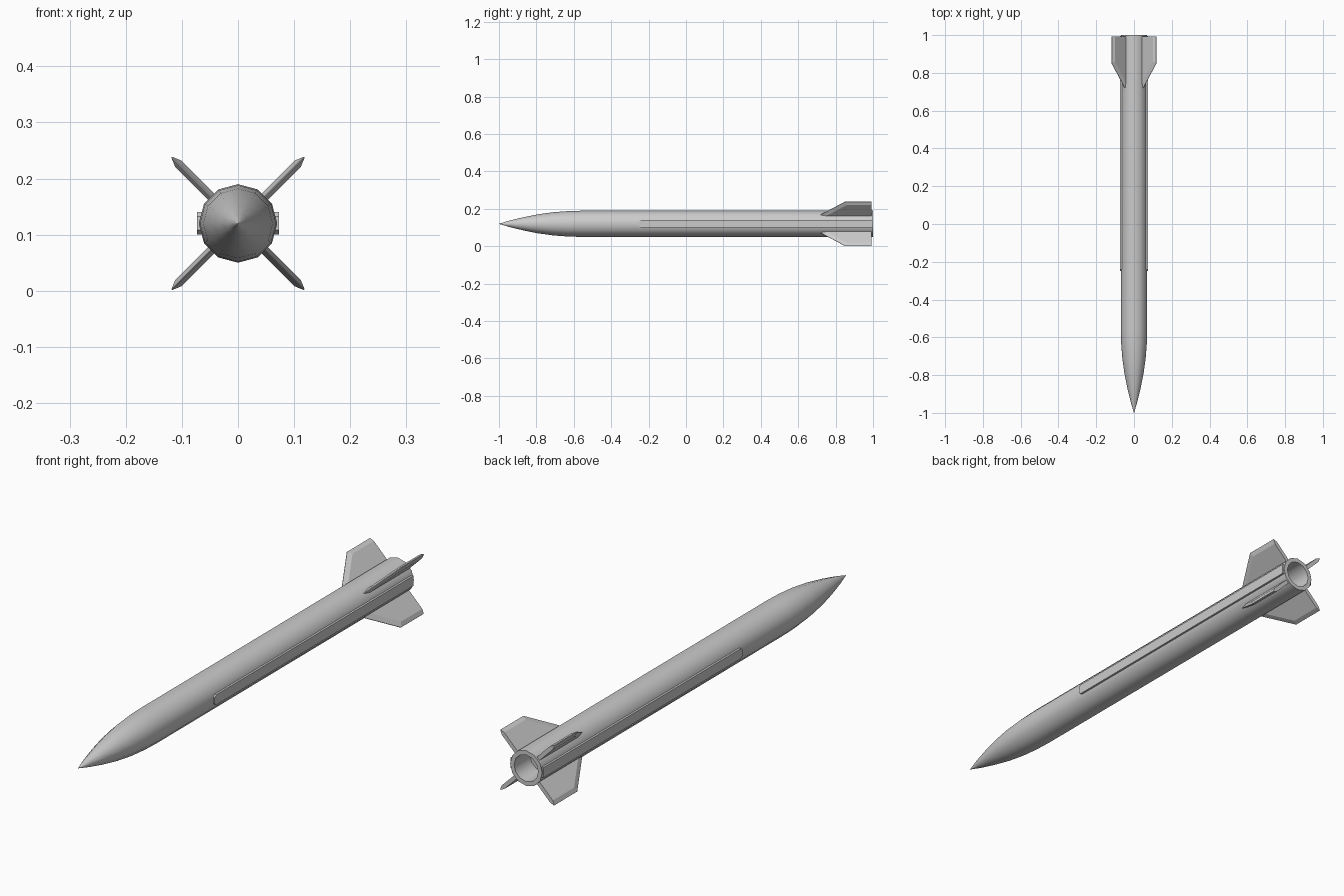
import bpy, bmesh, math
from mathutils import Matrix, Vector

cube = bpy.data.objects.get("Cube")
if cube:
    bpy.data.objects.remove(cube, do_unlink=True)

AXIS_Z = 0.12
SIDES = 12

grey = bpy.data.materials.new("light grey")
grey.use_nodes = True
colour = (0.6, 0.6, 0.6, 1)
grey.diffuse_color = colour
grey.node_tree.nodes["Principled BSDF"].inputs["Base Color"].default_value = colour


def finish(bm, name, smooth=None):
    bmesh.ops.recalc_face_normals(bm, faces=bm.faces)
    mesh = bpy.data.meshes.new(name)
    bm.to_mesh(mesh)
    bm.free()
    mesh.materials.append(grey)
    obj = bpy.data.objects.new(name, mesh)
    bpy.context.collection.objects.link(obj)
    obj.location.z = AXIS_Z
    if smooth:
        bpy.ops.object.select_all(action='DESELECT')
        obj.select_set(True)
        bpy.context.view_layer.objects.active = obj
        bpy.ops.object.shade_smooth_by_angle(angle=math.radians(smooth))
    return obj


def loft(bm, rings):
    """Bridge a list of equal point rings and cap both ends."""
    loops = [[bm.verts.new(p) for p in ring] for ring in rings]
    n = len(loops[0])
    for a, b in zip(loops, loops[1:]):
        for i in range(n):
            j = (i + 1) % n
            bm.faces.new((a[i], a[j], b[j], b[i]))
    bm.faces.new(loops[0])
    bm.faces.new(loops[-1])


def circle(r, y):
    return [(r * math.sin(math.tau * i / SIDES), y, r * math.cos(math.tau * i / SIDES))
            for i in range(SIDES)]


# Body: pointed nose, long tube and recessed nozzle in one profile
profile = [(0.0005, -1), (0.018, -0.94), (0.035, -0.87), (0.051, -0.79), (0.062, -0.71),
           (0.068, -0.63), (0.07, -0.56), (0.07, 1), (0.053, 1), (0.053, 0.9)]
bm = bmesh.new()
loft(bm, [circle(r, y) for r, y in profile])
finish(bm, "body", 40)

# Side conduits: flat strips with clipped front corners
for side, name in ((1, "left_conduit"), (-1, "right_conduit")):
    outline = [(-0.25, -0.012), (-0.24, -0.02), (0.995, -0.02),
               (0.995, 0.02), (-0.24, 0.02), (-0.25, 0.012)]
    bm = bmesh.new()
    loft(bm, [[(side * x, y, z) for y, z in outline] for x in (0.055, 0.073)])
    finish(bm, name)

# Tail fins: flat plates with bevelled leading and tip edges
outer = [(0.06, 0.708), (0.167, 0.85), (0.167, 0.993), (0.06, 0.993)]
inner = [(0.06, 0.74), (0.15, 0.86), (0.15, 0.993), (0.06, 0.993)]
T = 0.008
names = ("upper_left_fin", "upper_right_fin", "lower_right_fin", "lower_left_fin")
for k, name in enumerate(names):
    bm = bmesh.new()
    loft(bm, [[(r, y, t) for r, y in pts]
              for pts, t in ((inner, -T), (outer, -0.001), (outer, 0.001), (inner, T))])
    bmesh.ops.remove_doubles(bm, verts=bm.verts, dist=0.0001)
    bmesh.ops.rotate(bm, verts=bm.verts, cent=Vector(),
                     matrix=Matrix.Rotation(-math.radians(45 + 90 * k), 3, 'Y'))
    finish(bm, name)
